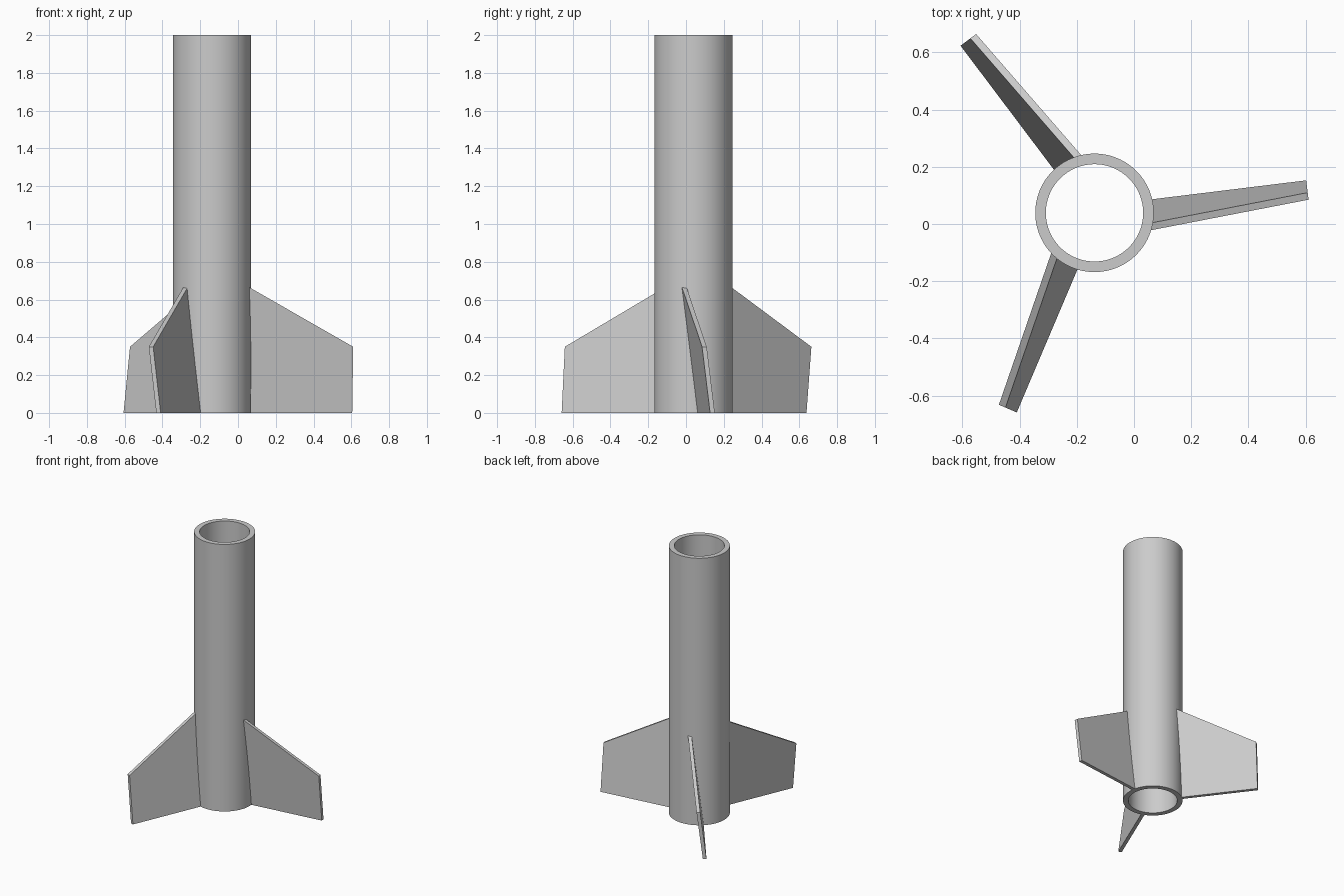
import bpy, bmesh, math
from mathutils import Vector, Matrix

cube = bpy.data.objects.get("Cube")
if cube:
    bpy.data.objects.remove(cube, do_unlink=True)

CENTRE = Vector((-0.138, 0.039, 0))
OUTER, INNER, HEIGHT = 0.207, 0.17, 2.0
SIDES = 96

grey = bpy.data.materials.new("light_grey")
grey.use_nodes = True
colour = (0.6, 0.6, 0.6, 1)
grey.diffuse_color = colour
grey.node_tree.nodes["Principled BSDF"].inputs["Base Color"].default_value = colour


def make_object(name, bm):
    bmesh.ops.recalc_face_normals(bm, faces=bm.faces)
    mesh = bpy.data.meshes.new(name)
    bm.to_mesh(mesh)
    bm.free()
    mesh.materials.append(grey)
    obj = bpy.data.objects.new(name, mesh)
    bpy.context.collection.objects.link(obj)
    obj.location = CENTRE
    return obj


# Body tube: a wall profile spun around the axis, open at both ends
bm = bmesh.new()
profile = [(OUTER, 0), (OUTER, HEIGHT), (INNER, HEIGHT), (INNER, 0)]
verts = [bm.verts.new((r, 0, z)) for r, z in profile]
edges = [bm.edges.new((verts[i], verts[(i + 1) % 4])) for i in range(4)]
bmesh.ops.spin(bm, geom=verts + edges, cent=(0, 0, 0), axis=(0, 0, 1),
               angle=math.tau, steps=SIDES, use_merge=True)
bmesh.ops.remove_doubles(bm, verts=bm.verts, dist=0.0001)
tube = make_object("body_tube", bm)
bpy.context.view_layer.objects.active = tube
tube.select_set(True)
bpy.ops.object.shade_smooth_by_angle(angle=math.radians(35))

# Fins: swept plates, canted sideways with height, rooted inside the tube wall
ROOT, TIP, THICK, CANT = 0.185, 0.748, 0.025, 0.123
outline = [(ROOT, 0), (TIP, 0), (TIP, 0.35), (ROOT, 0.667)]
for name, degrees in (("left_fin", 7), ("right_back_fin", 127), ("right_front_fin", 247)):
    bm = bmesh.new()
    face = bm.faces.new([bm.verts.new((u, 0.01 - CANT * z - THICK / 2, z))
                         for u, z in outline])
    plate = bmesh.ops.extrude_face_region(bm, geom=[face])
    moved = [v for v in plate["geom"] if isinstance(v, bmesh.types.BMVert)]
    bmesh.ops.translate(bm, verts=moved, vec=(0, THICK, 0))
    bm.transform(Matrix.Rotation(math.radians(degrees), 4, "Z"))
    make_object(name, bm)
